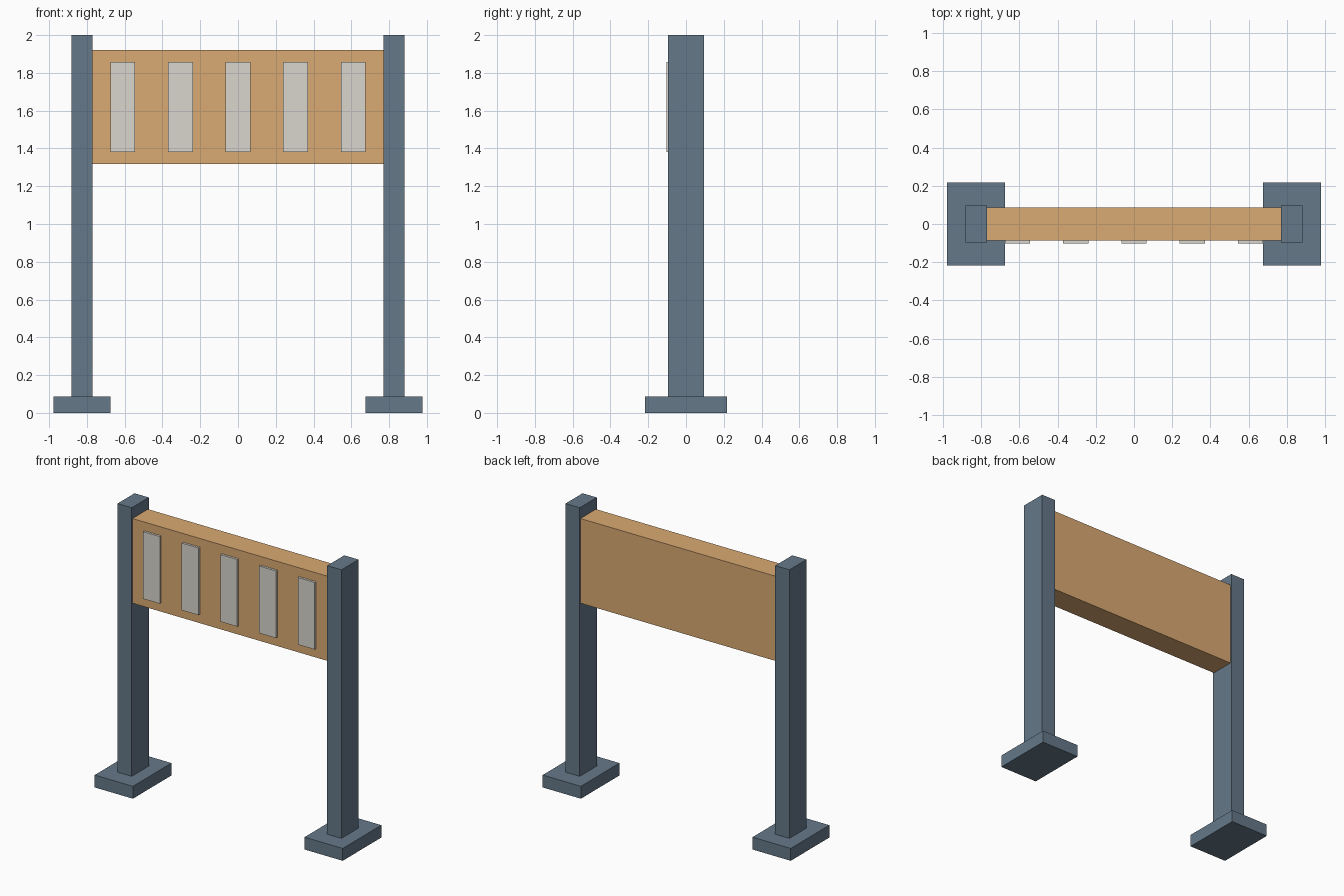
import bpy

if "Cube" in bpy.data.objects:
    bpy.data.objects.remove(bpy.data.objects["Cube"])


def material(name, color):
    mat = bpy.data.materials.new(name)
    mat.diffuse_color = (*color, 1)
    mat.use_nodes = True
    mat.node_tree.nodes["Principled BSDF"].inputs["Base Color"].default_value = mat.diffuse_color
    return mat


slate = material("slate_paint", (0.13, 0.19, 0.25))
wood = material("tan_wood", (0.70, 0.40, 0.17))
pale = material("pale_trim", (0.70, 0.67, 0.61))


def box(name, x, y, z, mat):
    """Box from (min, max) ranges on each axis."""
    bpy.ops.mesh.primitive_cube_add(
        size=1, location=[(a + b) / 2 for a, b in (x, y, z)])
    ob = bpy.context.object
    ob.name = name
    ob.scale = [b - a for a, b in (x, y, z)]
    bpy.ops.object.transform_apply(location=False, rotation=False, scale=True)
    ob.data.materials.append(mat)
    return ob


# Posts standing on square-edged feet, one pair per side
for side, s in (("left", -1), ("right", 1)):
    box(side + "_foot", sorted((s * 0.676, s * 0.977)), (-0.217, 0.217), (0, 0.088), slate)
    box(side + "_post", sorted((s * 0.77, s * 0.882)), (-0.096, 0.096), (0.088, 2), slate)

# Sign board between the posts
box("board", (-0.77, 0.77), (-0.087, 0.087), (1.317, 1.92), wood)

# Raised plates spaced along the front of the board
for i in range(5):
    cx = (i - 2) * 0.305
    box(f"front_plate_{i + 1}", (cx - 0.066, cx + 0.066), (-0.103, -0.087), (1.38, 1.858), pale)
